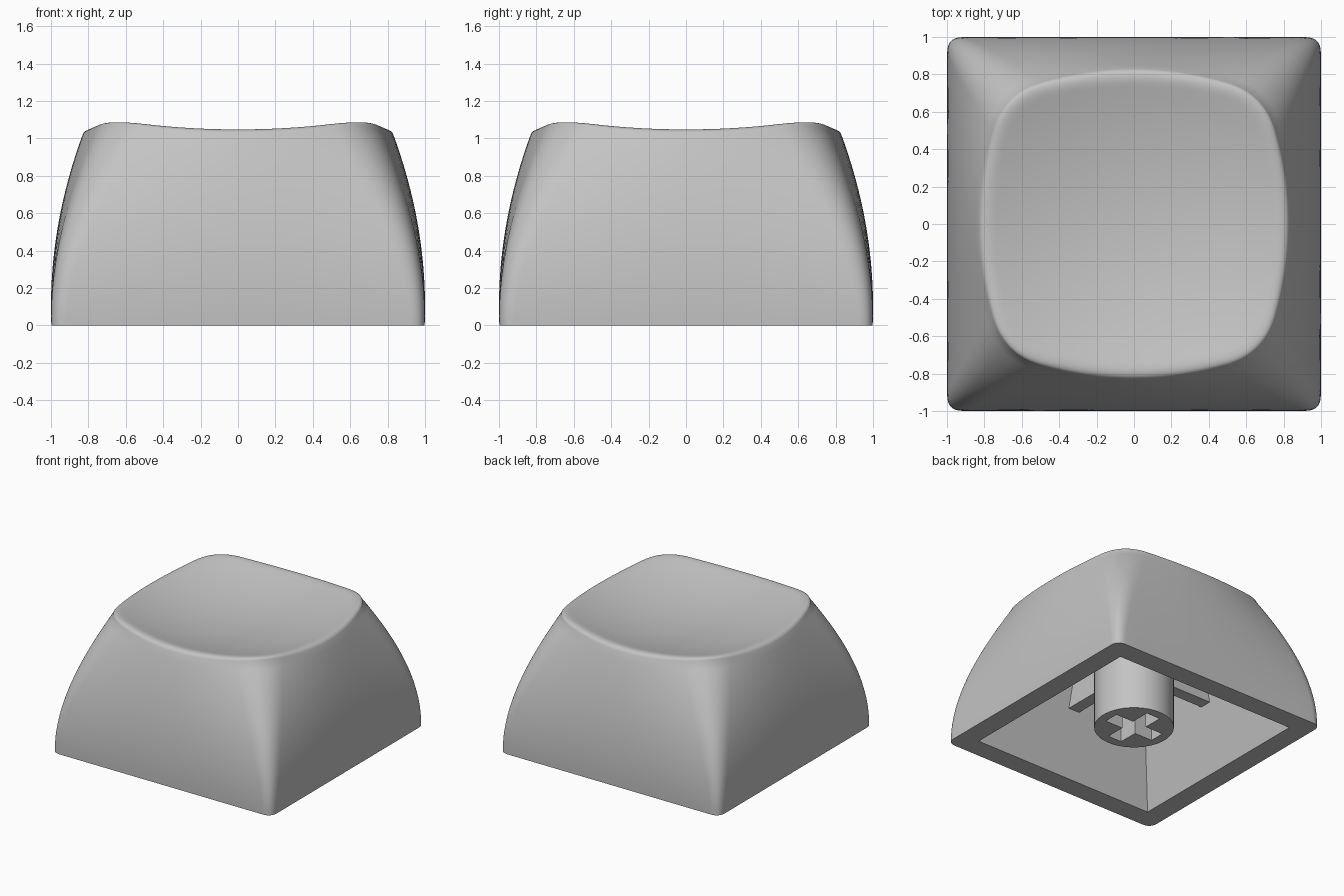
import bpy, bmesh
from math import radians
from mathutils import Vector

cube = bpy.data.objects.get("Cube")
if cube:
    bpy.data.objects.remove(cube, do_unlink=True)

grey = bpy.data.materials.new("light_grey_plastic")
grey.use_nodes = True
colour = (0.55, 0.55, 0.55, 1)
grey.diffuse_color = colour
bsdf = next(n for n in grey.node_tree.nodes if n.type == 'BSDF_PRINCIPLED')
bsdf.inputs["Base Color"].default_value = colour


def finish(bm, name):
    bmesh.ops.recalc_face_normals(bm, faces=bm.faces)
    mesh = bpy.data.meshes.new(name)
    bm.to_mesh(mesh)
    bm.free()
    mesh.materials.append(grey)
    ob = bpy.data.objects.new(name, mesh)
    bpy.context.collection.objects.link(ob)
    return ob


def smooth(ob, angle=35):
    bpy.ops.object.select_all(action='DESELECT')
    ob.select_set(True)
    bpy.context.view_layer.objects.active = ob
    bpy.ops.object.shade_smooth_by_angle(angle=radians(angle))


def box(name, size, centre):
    bm = bmesh.new()
    bmesh.ops.create_cube(bm, size=1)
    bmesh.ops.scale(bm, vec=size, verts=bm.verts)
    bmesh.ops.translate(bm, vec=centre, verts=bm.verts)
    return finish(bm, name)


def mix(a, b, t):
    return a + (b - a) * t


SIDE, CORNER = 16, 16


def outline(g):
    """Unit plan: bowed sides and round corners, g from base (0) to rim (1)."""
    reach, bow = mix(0.92, 0.61, g), mix(0, 0.075, g)
    slope = 2 * bow / reach
    tip = (1 - bow + slope * reach) / (1 + slope)
    start, control, end = Vector((reach, 1 - bow)), Vector((tip, tip)), Vector((1 - bow, reach))
    quarter = []
    for i in range(SIDE):
        t = 2 * i / SIDE - 1
        quarter.append(Vector((reach * t, 1 - bow * t * t)))
    for i in range(CORNER):
        t = i / CORNER
        quarter.append(mix(mix(start, control, t), mix(control, end, t), t))
    points = []
    for turn in range(4):
        points += quarter
        quarter = [Vector((p.y, -p.x)) for p in quarter]
    return points


BASE, TOP = outline(0), outline(1)


def dish(r):
    return 0.937 + 0.19 * r * r


def on_dish(p, scale):
    q = p * scale
    return Vector((q.x, q.y, dish(q.length)))


def cavity_ring(half, z):
    """Sharp square ring that follows the base outline point by point."""
    return [Vector((p.x, p.y, 0)) * (half / max(abs(p.x), abs(p.y))) + Vector((0, 0, z))
            for p in BASE]


def wall_ring(f):
    """Outer wall, f from the bottom edge to the rim."""
    ring = []
    for p, top in zip(outline(f ** 1.5), TOP):
        z = f * (dish(top.length * 0.8) - 0.035)
        width = 1 - 0.2 * (z - 0.1) ** 2
        ring.append(Vector((p.x * width, p.y * width, z)))
    return ring


INNER = 0.735
RIM_START = wall_ring(1)


def rim_ring(t):
    """Rounded rim: a quadratic curve from the wall into the dish."""
    ring = []
    for start, top in zip(RIM_START, TOP):
        control, end = on_dish(top, 0.812), on_dish(top, INNER)
        ring.append(mix(mix(start, control, t), mix(control, end, t), t))
    return ring


# Cap shell: one loft from the cavity ceiling, round the lip and over the top
WALLS, RIMS, BOWLS = 20, 8, 14
sections = [cavity_ring(0.64, 0.78), cavity_ring(0.83, 0)]
sections += [wall_ring(i / WALLS) for i in range(WALLS + 1)]
sections += [rim_ring(i / RIMS) for i in range(1, RIMS + 1)]
sections += [[on_dish(p, INNER * (1 - i / BOWLS)) for p in TOP] for i in range(1, BOWLS)]

bm = bmesh.new()
rings = [[bm.verts.new(p) for p in section] for section in sections]
count = len(TOP)
for low, high in zip(rings, rings[1:]):
    for i in range(count):
        j = (i + 1) % count
        bm.faces.new((low[i], low[j], high[j], high[i]))
bm.faces.new(rings[0])
centre = bm.verts.new((0, 0, dish(0)))
for i in range(count):
    bm.faces.new((rings[-1][i], rings[-1][(i + 1) % count], centre))
smooth(finish(bm, "cap_shell"))

# Mounting stem with a cross-shaped socket
bm = bmesh.new()
bmesh.ops.create_cone(bm, cap_ends=True, segments=64, radius1=0.3, radius2=0.3, depth=0.78)
bmesh.ops.translate(bm, vec=(0, 0, 0.45), verts=bm.verts)
stem = finish(bm, "stem")
bpy.context.view_layer.objects.active = stem
for size in ((0.45, 0.125, 0.5), (0.125, 0.45, 0.5)):
    cutter = box("socket_cutter", size, (0, 0, 0.25))
    cutter.hide_render = True
    cut = stem.modifiers.new("socket", 'BOOLEAN')
    cut.operation = 'DIFFERENCE'
    cut.solver = 'EXACT'
    cut.object = cutter
    bpy.ops.object.modifier_apply(modifier=cut.name)
    bpy.data.objects.remove(cutter, do_unlink=True)
smooth(stem)

# Ribs joining the stem to the four walls
for name, sx, sy in (("rib_side_to_side", 1.5, 0.1), ("rib_front_to_back", 0.1, 1.5)):
    box(name, (sx, sy, 0.3), (0, 0, 0.67))
